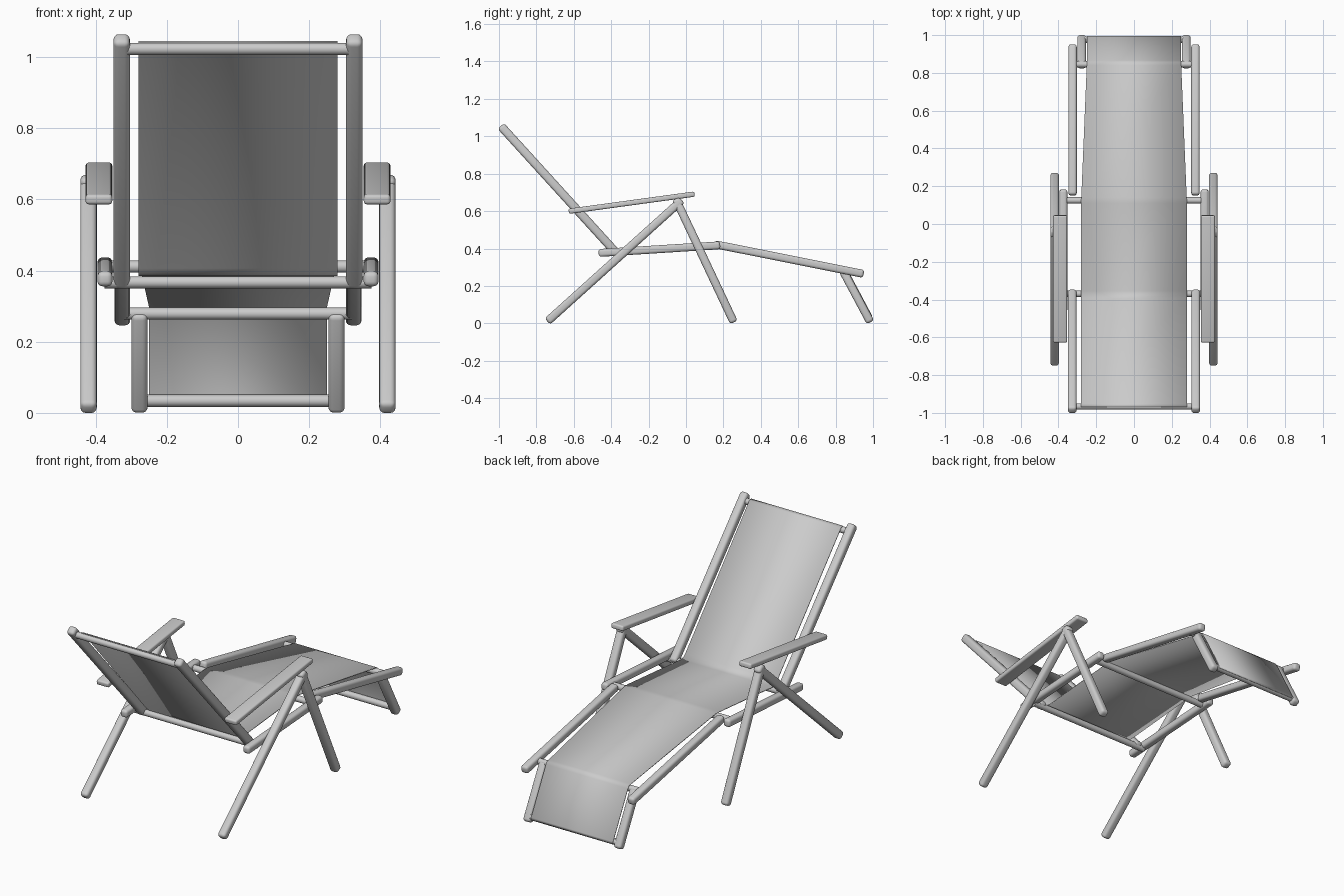
import bpy, bmesh, math
from mathutils import Matrix, Vector

if "Cube" in bpy.data.objects:
    bpy.data.objects.remove(bpy.data.objects["Cube"])


def finish(name, bm, angle=40):
    bmesh.ops.recalc_face_normals(bm, faces=bm.faces)
    me = bpy.data.meshes.new(name)
    bm.to_mesh(me)
    bm.free()
    ob = bpy.data.objects.new(name, me)
    bpy.context.collection.objects.link(ob)
    bpy.ops.object.select_all(action='DESELECT')
    ob.select_set(True)
    bpy.context.view_layer.objects.active = ob
    bpy.ops.object.shade_smooth_by_angle(angle=math.radians(angle))
    return ob


def beam(name, x, p, q, width, thick, round_r):
    """Rounded timber in a vertical plane at x, from (y, z) p to q."""
    a, b = Vector((x, *p)), Vector((x, *q))
    along = (b - a).normalized()
    side = Vector((1, 0, 0))
    up = along.cross(side)
    rot = Matrix((side, along, up)).transposed().to_4x4()
    bm = bmesh.new()
    bmesh.ops.create_cube(bm, size=1)
    bmesh.ops.scale(bm, vec=(width, (b - a).length, thick), verts=bm.verts)
    bmesh.ops.bevel(bm, geom=bm.edges[:], offset=round_r, segments=4,
                    profile=0.5, affect='EDGES')
    bmesh.ops.transform(bm, matrix=Matrix.Translation((a + b) / 2) @ rot, verts=bm.verts)
    return finish(name, bm)


def crossbar(name, y, z, half, r=0.017):
    bm = bmesh.new()
    bmesh.ops.create_cone(bm, cap_ends=True, segments=24, radius1=r, radius2=r,
                          depth=2 * half,
                          matrix=Matrix.Translation((0, y, z)) @ Matrix.Rotation(math.pi / 2, 4, 'Y'))
    return finish(name, bm)


# Side timbers: name, x, start (y, z), end (y, z), width, thickness, rounding
timbers = [
    ("back_rail",  0.327, (-0.990, 1.055), (-0.358, 0.360), 0.046, 0.046, 0.015),
    ("seat_rail",  0.374, (-0.467, 0.376), (0.183, 0.417),  0.042, 0.042, 0.014),
    ("leg_rail",   0.325, (0.152, 0.423),  (0.950, 0.264),  0.044, 0.042, 0.014),
    ("rear_leg",   0.420, (-0.741, 0.010), (-0.022, 0.658), 0.046, 0.044, 0.015),
    ("front_leg",  0.420, (0.256, 0.005),  (-0.055, 0.665), 0.046, 0.044, 0.015),
    ("foot_leg",   0.277, (0.986, 0.006),  (0.838, 0.283),  0.046, 0.044, 0.015),
    ("armrest",    0.391, (-0.627, 0.599), (0.046, 0.691),  0.075, 0.028, 0.009),
]
for name, x, p, q, w, t, r in timbers:
    for label, s in (("right", 1), ("left", -1)):
        beam(f"{name}_{label}", s * x, p, q, w, t, r)

# Round crossbars carrying the fabric
crossbar("top_bar", -0.966, 1.023, 0.32)
crossbar("seat_back_bar", -0.370, 0.367, 0.375)
crossbar("seat_front_bar", 0.125, 0.411, 0.375)
crossbar("knee_bar", 0.845, 0.279, 0.32)
crossbar("foot_bar", 0.976, 0.034, 0.27)

# Fabric sling: (y, z, half width) laid over the bars
sling_path = [
    (-0.968, 1.043, 0.28), (-0.952, 1.036, 0.28), (-0.397, 0.408, 0.28),
    (-0.380, 0.393, 0.28), (-0.355, 0.387, 0.28), (0.110, 0.428, 0.28),
    (0.140, 0.428, 0.279), (0.840, 0.299, 0.25), (0.855, 0.294, 0.25),
    (0.864, 0.283, 0.25), (0.993, 0.040, 0.25), (0.992, 0.026, 0.25),
]
bm = bmesh.new()
rows = [[bm.verts.new((s * w, y, z)) for s in (-1, 1)] for y, z, w in sling_path]
for a, b in zip(rows, rows[1:]):
    bm.faces.new((a[0], a[1], b[1], b[0]))
sling = finish("fabric_sling", bm, 50)
mod = sling.modifiers.new("thickness", 'SOLIDIFY')
mod.thickness = 0.005
mod.offset = 0
